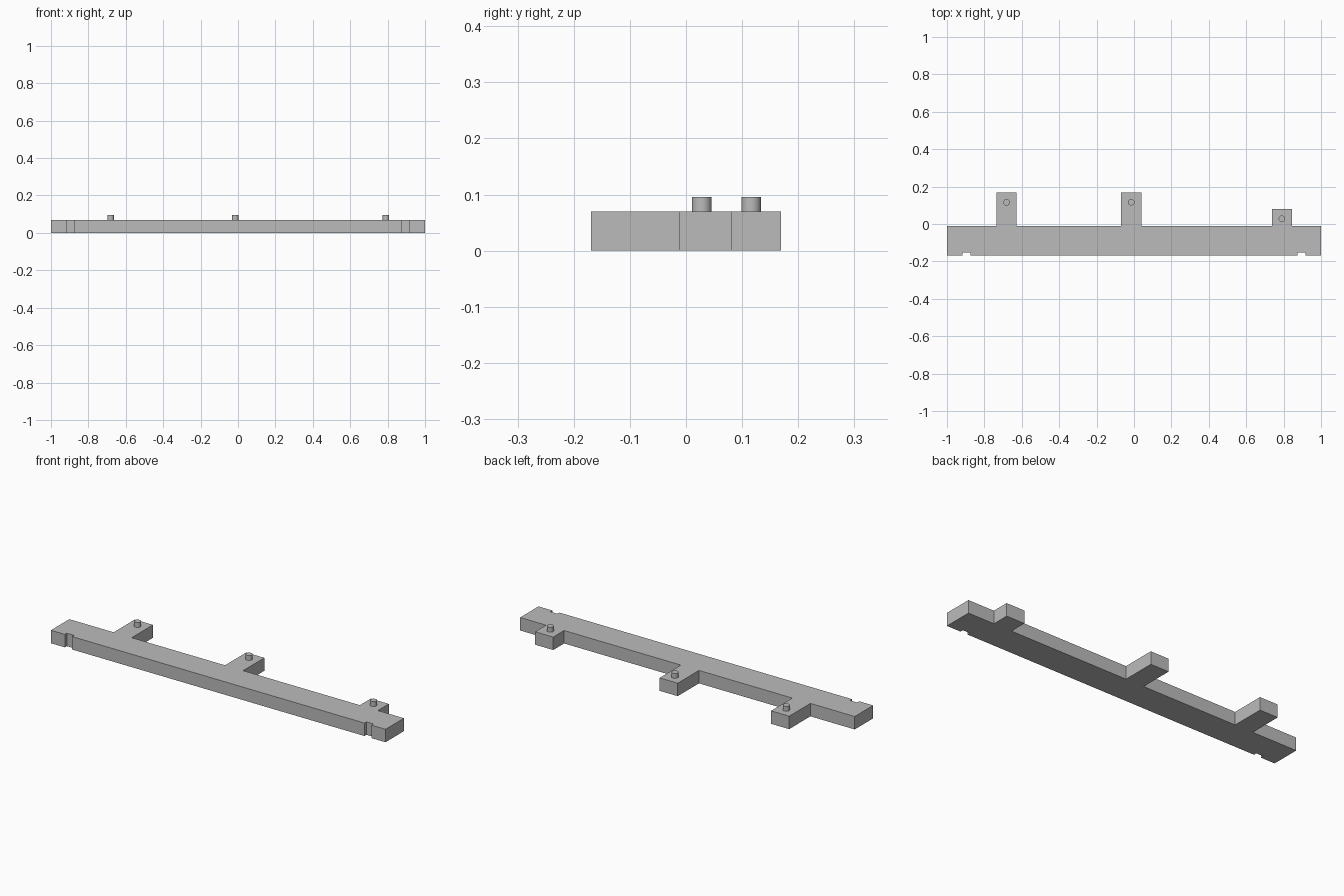
import bpy
import bmesh
import math

cube = bpy.data.objects.get("Cube")
if cube:
    bpy.data.objects.remove(cube, do_unlink=True)

grey = bpy.data.materials.new("plain grey")
grey.use_nodes = True
colour = (0.5, 0.5, 0.5, 1)
grey.diffuse_color = colour
grey.node_tree.nodes["Principled BSDF"].inputs["Base Color"].default_value = colour

FRONT, BACK, THICK = -0.169, -0.012, 0.07
NOTCH_IN, NOTCH_OUT, NOTCH_DEPTH = 0.874, 0.917, 0.017
TAB_HALF = 0.054
PEG_RADIUS, PEG_TOP, PEG_INSET = 0.0175, 0.096, 0.053

# Tabs: name, centre x, back edge y
TABS = [("right", -0.681, 0.169), ("middle", -0.015, 0.169), ("left", 0.791, 0.081)]


def rail_outline():
    """Counter-clockwise outline with front notches and back tabs."""
    pts = [(-1, FRONT)]
    for a, b in ((-NOTCH_OUT, -NOTCH_IN), (NOTCH_IN, NOTCH_OUT)):
        inner = FRONT + NOTCH_DEPTH
        pts += [(a, FRONT), (a, inner), (b, inner), (b, FRONT)]
    pts += [(1, FRONT), (1, BACK)]
    for _, x, y in reversed(TABS):
        a, b = x + TAB_HALF, x - TAB_HALF
        pts += [(a, BACK), (a, y), (b, y), (b, BACK)]
    return pts + [(-1, BACK)]


# Notched rail with tabs, extruded from its outline
bm = bmesh.new()
base = bm.faces.new([bm.verts.new((x, y, 0)) for x, y in rail_outline()])
extruded = bmesh.ops.extrude_face_region(bm, geom=[base], use_keep_orig=True)
top = [v for v in extruded["geom"] if isinstance(v, bmesh.types.BMVert)]
bmesh.ops.translate(bm, verts=top, vec=(0, 0, THICK))
bmesh.ops.recalc_face_normals(bm, faces=bm.faces)
mesh = bpy.data.meshes.new("rail")
bm.to_mesh(mesh)
bm.free()
mesh.materials.append(grey)
rail = bpy.data.objects.new("rail", mesh)
bpy.context.collection.objects.link(rail)

# Round locating pegs on the tabs
for name, x, y in TABS:
    height = PEG_TOP - THICK
    bpy.ops.mesh.primitive_cylinder_add(
        vertices=32, radius=PEG_RADIUS, depth=height,
        location=(x, y - PEG_INSET, THICK + height / 2))
    peg = bpy.context.object
    peg.name = name + "_peg"
    peg.data.materials.append(grey)
    bpy.ops.object.shade_smooth_by_angle(angle=math.radians(30))
